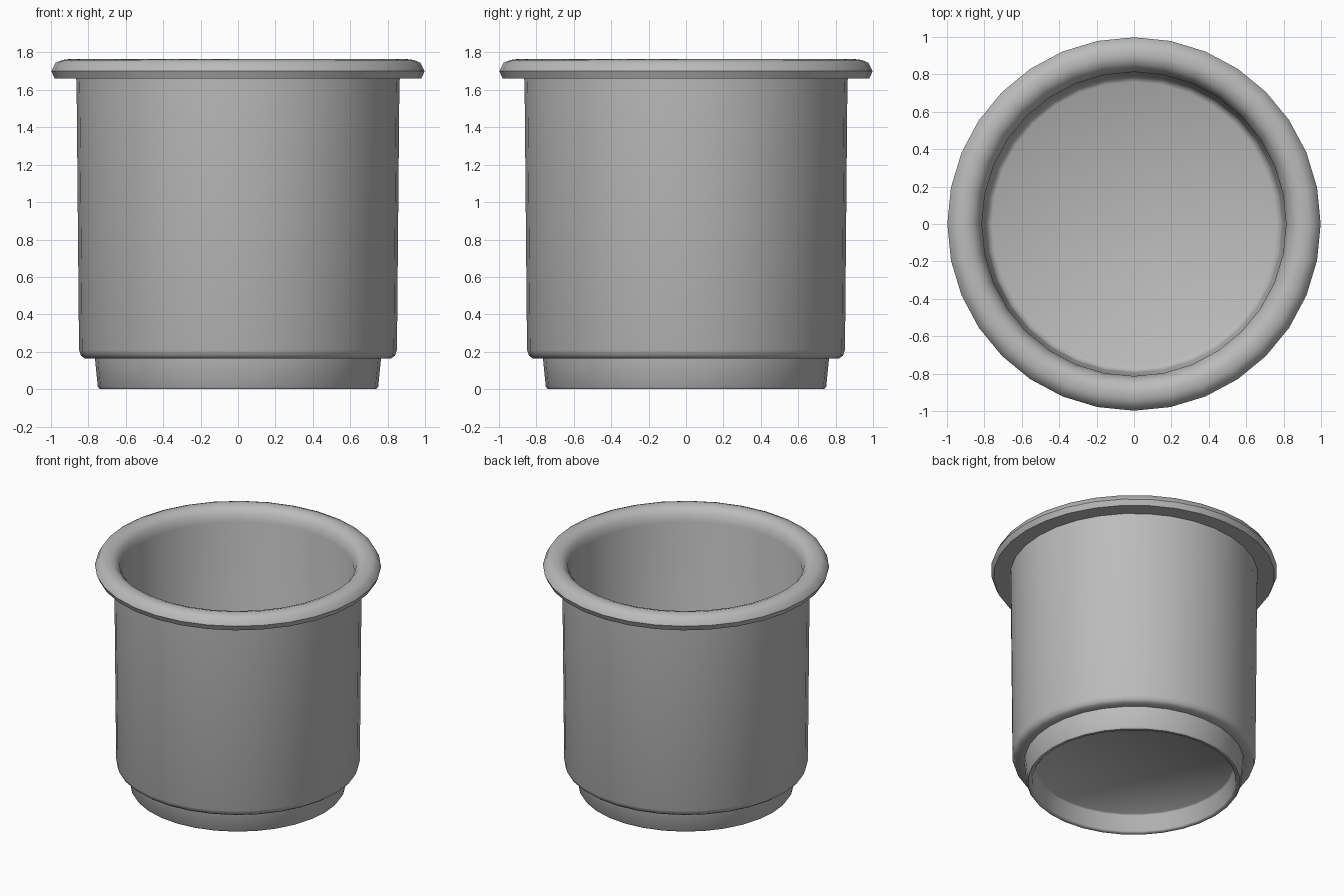
import bpy, bmesh, math

cube = bpy.data.objects.get("Cube")
if cube:
    bpy.data.objects.remove(cube, do_unlink=True)

SEGMENTS = 32

# Single grey material
grey = bpy.data.materials.new("plain_grey")
grey.use_nodes = True
colour = (0.5, 0.5, 0.5, 1)
grey.diffuse_color = colour
grey.node_tree.nodes["Principled BSDF"].inputs["Base Color"].default_value = colour

# Radius and height pairs, from the underside recess round to the inner floor
recess = [(0.69, 0.14), (0.70, 0.13), (0.71, 0.01)]
foot = [(0.72, 0), (0.74, 0), (0.75, 0.015), (0.765, 0.165)]
body = [(0.82, 0.165), (0.84, 0.18), (0.85, 0.21), (0.863, 1.62), (0.865, 1.66)]
rim = [(0.98, 1.66), (0.998, 1.7), (0.975, 1.745), (0.94, 1.76),
       (0.9, 1.765), (0.86, 1.752), (0.83, 1.72), (0.813, 1.66)]
inside = [(0.795, 0.25), (0.785, 0.22), (0.76, 0.205)]


def lathe(name, profile):
    """Spin a profile around z and cap both of its open ends."""
    bm = bmesh.new()
    verts = [bm.verts.new((r, 0, z)) for r, z in profile]
    edges = [bm.edges.new(pair) for pair in zip(verts, verts[1:])]
    bmesh.ops.spin(bm, geom=verts + edges, cent=(0, 0, 0), axis=(0, 0, 1),
                   angle=math.tau, steps=SEGMENTS)
    bmesh.ops.remove_doubles(bm, verts=bm.verts, dist=0.0005)
    rims = [e for e in bm.edges if e.is_boundary]
    bmesh.ops.holes_fill(bm, edges=rims, sides=SEGMENTS)
    bmesh.ops.recalc_face_normals(bm, faces=bm.faces)
    mesh = bpy.data.meshes.new(name)
    bm.to_mesh(mesh)
    bm.free()
    mesh.materials.append(grey)
    obj = bpy.data.objects.new(name, mesh)
    bpy.context.collection.objects.link(obj)
    return obj


# Hollow pot with a recessed foot and a rolled rim
pot = lathe("cup_holder_pot", recess + foot + body + rim + inside)
bpy.ops.object.select_all(action="DESELECT")
pot.select_set(True)
bpy.context.view_layer.objects.active = pot
bpy.ops.object.shade_smooth_by_angle(angle=math.radians(50))
